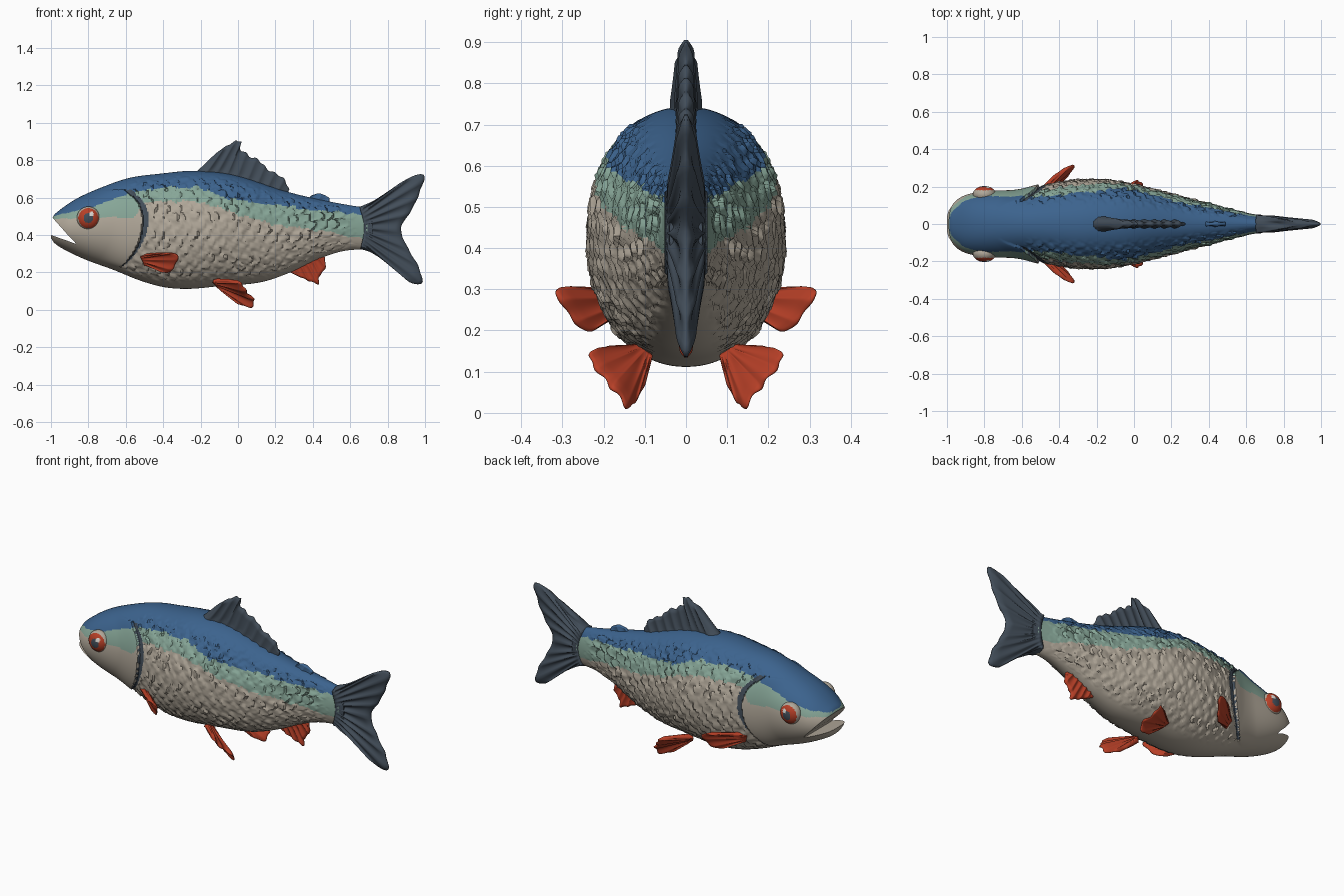
import bpy, bmesh, math
from mathutils import Vector, noise

if "Cube" in bpy.data.objects:
    bpy.data.objects.remove(bpy.data.objects["Cube"])

def material(name, rgb):
    m = bpy.data.materials.new(name)
    m.diffuse_color = (*rgb, 1)
    m.use_nodes = True
    m.node_tree.nodes["Principled BSDF"].inputs["Base Color"].default_value = m.diffuse_color
    return m

BLUE = material("back blue", (0.045, 0.125, 0.27))
TEAL = material("side teal", (0.24, 0.38, 0.31))
CREAM = material("belly cream", (0.44, 0.39, 0.32))
SLATE = material("fin slate", (0.055, 0.075, 0.10))
RED = material("fin red", (0.47, 0.05, 0.02))
WHITE = material("eye white", (0.72, 0.70, 0.66))


def curve(table, x):
    """Smooth value from a list of (x, value)."""
    if x <= table[0][0]:
        return table[0][1]
    if x >= table[-1][0]:
        return table[-1][1]
    def slope(i):
        a, b = table[max(i - 1, 0)], table[min(i + 1, len(table) - 1)]
        return (b[1] - a[1]) / (b[0] - a[0])
    i = max(k for k in range(len(table) - 1) if table[k][0] <= x)
    (x0, y0), (x1, y1) = table[i], table[i + 1]
    w = x1 - x0
    t = (x - x0) / w
    return ((2*t**3 - 3*t*t + 1) * y0 + (t**3 - 2*t*t + t) * w * slope(i)
            + (3*t*t - 2*t**3) * y1 + (t**3 - t*t) * w * slope(i + 1))


def step(a, b, x):
    t = min(1, max(0, (x - a) / (b - a)))
    return t * t * (3 - 2 * t)


def make_object(name, bm, mats):
    bmesh.ops.recalc_face_normals(bm, faces=bm.faces)
    for f in bm.faces:
        f.smooth = True
    me = bpy.data.meshes.new(name)
    bm.to_mesh(me)
    bm.free()
    for m in mats:
        me.materials.append(m)
    ob = bpy.data.objects.new(name, me)
    bpy.context.collection.objects.link(ob)
    return ob


# Body profiles: back line, belly line, half width
TOP = [(-1, .455), (-.99, .495), (-.97, .52), (-.87, .59), (-.74, .65), (-.58, .705), (-.42, .727),
       (-.23, .743), (-.02, .72), (.25, .635), (.41, .595), (.62, .555), (.72, .545)]
BOT = [(-1, .385), (-.985, .36), (-.94, .328), (-.82, .27), (-.67, .215), (-.52, .155), (-.39, .12),
       (-.26, .112), (-.1, .126), (.12, .147), (.28, .2), (.44, .275), (.57, .315), (.72, .325)]
WID = [(-1, .05), (-.99, .085), (-.96, .12), (-.9, .155), (-.8, .175), (-.6, .185), (-.5, .205), (-.3, .236),
       (-.12, .233), (0, .212), (.2, .16), (.4, .108), (.6, .06), (.72, .04)]
# Gill edge and colour borders
GILL = [(.22, -.64), (.27, -.585), (.35, -.535), (.45, -.512), (.52, -.515), (.58, -.54), (.64, -.605)]
BLUE_LOW = [(-1, .50), (-.9, .52), (-.75, .56), (-.6, .615), (-.5, .64), (-.2, .65), (-.05, .595),
            (.33, .545), (.7, .505)]
TEAL_LOW = [(-1, .485), (-.7, .495), (-.55, .50), (-.51, .57), (-.2, .57), (.12, .475), (.33, .44), (.7, .375)]


def scale_height(x, arc):
    """Overlapping rough scales, free edge toward the tail."""
    v = arc / .05
    row = math.floor(v)
    fv = v - row - .5
    u = x / .06 + .5 * (row % 2) + 1.1 * fv * fv + .35 * noise.noise((x * 14, arc * 14, 3))
    cell = math.floor(u)
    amp = .5 + .8 * abs(noise.cell((cell + .5, row + .5, 1.5)))
    return .011 * amp * ((u - cell) - .4) + .005 * noise.noise((x * 28, arc * 28, 0))


def body():
    bm = bmesh.new()
    NX, NA = 260, 176
    rings = []
    for i in range(NX + 1):
        x = -1 + 1.72 * (i / NX) ** 1.08
        t, b, w = curve(TOP, x), curve(BOT, x), curve(WID, x)
        ring = []
        for j in range(NA):
            a = 2 * math.pi * j / NA
            c, s = math.cos(a), math.sin(a)
            cy = math.copysign(abs(c) ** .94, c)
            sz = math.copysign(abs(s) ** .97, s)
            y, z = w * cy, (t + b) / 2 + (t - b) / 2 * sz
            g = x - curve(GILL, z)
            side = step(.3, .65, abs(c))
            d = side * step(.01, .05, g) * step(.66, .5, x) * scale_height(x, math.asin(s) * (t - b) / 2 * 1.1)
            if .23 < z < .64:                       # raised gill cover and groove
                d += side * (.009 * step(-.16, -.01, g) if g < 0 else -.006 * step(.04, .02, g))
            ring.append(bm.verts.new((x, y + d * c, z + d * s)))
        rings.append(ring)
    for r0, r1 in zip(rings, rings[1:]):
        for j in range(NA):
            k = (j + 1) % NA
            bm.faces.new((r0[j], r0[k], r1[k], r1[j]))
    bm.faces.new(rings[0])
    bm.faces.new(rings[-1])
    return make_object("body", bm, [CREAM, TEAL, BLUE, SLATE])


fish = body()

# Open mouth: a wedge cut through the snout
bm = bmesh.new()
wedge = [(-1.05, .558), (-.91, .40), (-.872, .362), (-.868, .352), (-.91, .368), (-1.05, .417)]
base = bm.faces.new([bm.verts.new((x, -.3, z)) for x, z in wedge])
new = bmesh.ops.extrude_face_region(bm, geom=[base])["geom"]
bmesh.ops.translate(bm, vec=(0, .6, 0), verts=[v for v in new if isinstance(v, bmesh.types.BMVert)])
cutter = make_object("mouth_cutter", bm, [CREAM])
cutter.hide_render = True
mod = fish.modifiers.new("mouth", 'BOOLEAN')
mod.object, mod.operation, mod.solver = cutter, 'DIFFERENCE', 'EXACT'
bpy.context.view_layer.objects.active = fish
bpy.ops.object.modifier_apply(modifier=mod.name)
bpy.data.objects.remove(cutter)

# Body colours by height, gill edge by distance
for p in fish.data.polygons:
    x, y, z = p.center
    n = noise.noise((x * 25, z * 25, 2)) * (.018 if x > -.5 else .005)
    g = x - curve(GILL, z)
    inside = x < -.87 and abs(p.normal.y) < .05 and p.normal.x < 0 and p.area > .001
    if (.235 < z < .64 and 0 < g < .012 + .022 * step(.25, .5, z) and abs(y) > .06) or x > .69:
        p.material_index = 3
    elif inside:
        p.material_index = 0
    elif z > curve(BLUE_LOW, x) + n:
        p.material_index = 2
    elif z > curve(TEAL_LOW, x) + n:
        p.material_index = 1
    else:
        p.material_index = 0
    p.use_smooth = p.area < .001
bpy.ops.object.select_all(action='DESELECT')
fish.select_set(True)
bpy.ops.object.shade_smooth_by_angle(angle=math.radians(50))


def resample(points, n):
    """n + 1 evenly spaced points on a rounded path."""
    P = [Vector(p) for p in points]
    P = [2 * P[0] - P[1]] + P + [2 * P[-1] - P[-2]]
    path = []
    for a, b, c, d in zip(P, P[1:], P[2:], P[3:]):
        for k in range(12):
            t = k / 12
            path.append(.5 * (2*b + (c - a)*t + (2*a - 5*b + 4*c - d)*t*t + (3*b - a - 3*c + d)*t**3))
    path.append(P[-2])
    dist = [0]
    for a, b in zip(path, path[1:]):
        dist.append(dist[-1] + (b - a).length)
    out, k = [], 0
    for i in range(n + 1):
        s = dist[-1] * i / n
        while k < len(path) - 2 and dist[k + 1] < s:
            k += 1
        out.append(path[k].lerp(path[k + 1], min(1, (s - dist[k]) / (dist[k + 1] - dist[k]))))
    return out


def fin(name, root, margin, thick0, thick1, mat, rays=8, jag=.04, lead=0):
    """Fin lofted from root line to outer margin, with raised rays."""
    NS, NT = 72, 20
    R, M = resample(root, NS), resample(margin, NS)
    nrm = (R[-1] - R[0]).cross(M[NS // 2] - R[NS // 2]).normalized()
    bm = bmesh.new()
    grids = []
    for sgn in (1, -1):
        grid = []
        for i in range(NS + 1):
            s = i / NS
            ray = math.sin(math.pi * rays * s)
            reach = 1 - jag * ray * ray * step(0, .3, s)
            row = []
            for j in range(NT + 1):
                t = j / NT
                h = thick0 + (thick1 - thick0) * t ** .6
                h *= 1 + lead * (1 - step(.05, .3, s)) + .25 * (1 - 2 * abs(ray)) * step(0, .3, t)
                h *= max(.1, min(1, s / .06, (1 - s) / .06)) ** .5 * max(.08, min(1, (1 - t) / .12)) ** .5
                row.append(bm.verts.new(R[i].lerp(M[i], t * reach) + nrm * h * sgn))
            grid.append(row)
        grids.append(grid)
        for i in range(NS):
            for j in range(NT):
                bm.faces.new((grid[i][j], grid[i + 1][j], grid[i + 1][j + 1], grid[i][j + 1]))
    def border(g):
        return ([r[0] for r in g] + g[-1][1:] + [r[-1] for r in g[-2::-1]] + g[0][-2:0:-1])
    A, B = border(grids[0]), border(grids[1])
    for k in range(len(A)):
        bm.faces.new((A[k - 1], A[k], B[k], B[k - 1]))
    return make_object(name, bm, [mat])


def flat(pts):
    return [(x, 0, z) for x, z in pts]


# Fins on the middle plane
fin("dorsal_fin", flat([(-.235, .725), (0, .69), (.255, .60)]),
    flat([(-.12, .835), (-.05, .885), (.02, .915), (.015, .87), (.06, .83), (.12, .80), (.16, .755),
          (.24, .71), (.275, .645)]), .026, .013, SLATE, 9, .08, .8)
fin("tail_fin", flat([(.65, .55), (.675, .44), (.655, .325)]),
    flat([(.77, .60), (.87, .68), (.975, .728), (.998, .70), (.945, .56), (.895, .48), (.872, .425), (.91, .33),
          (.972, .22), (.985, .14), (.92, .145), (.835, .225), (.76, .295)]), .052, .016, SLATE, 12, .02)
fin("anal_fin", flat([(.27, .225), (.36, .26), (.455, .30)]),
    flat([(.28, .20), (.35, .165), (.43, .135), (.435, .175), (.468, .22), (.465, .28)]), .022, .012, RED, 6, .06)
fin("adipose_fin", flat([(.37, .59), (.48, .565)]),
    flat([(.39, .61), (.435, .622), (.485, .60), (.49, .58)]), .016, .01, BLUE, 2, 0)

# Paired fins and eyes
for side, sy in (("right", -1), ("left", 1)):
    def pair(pts):
        return [(x, y * sy, z) for x, y, z in pts]
    fin("pectoral_fin_" + side, pair([(-.515, .165, .295), (-.49, .145, .24)]),
        pair([(-.42, .265, .305), (-.33, .318, .30), (-.32, .305, .27), (-.345, .27, .22), (-.375, .235, .197),
              (-.45, .185, .225)]), .016, .01, RED, 5, .03)
    fin("pelvic_fin_" + side, pair([(-.13, .12, .16), (-.10, .085, .125)]),
        pair([(-.05, .19, .16), (.02, .238, .143), (.035, .23, .12), (.06, .20, .08), (.095, .17, .045),
              (.075, .145, .012), (.03, .125, .022), (-.04, .10, .065)]), .016, .01, RED, 6, .06)
    bm = bmesh.new()
    bmesh.ops.create_uvsphere(bm, u_segments=64, v_segments=48, radius=1)
    for f in bm.faces:                             # iris, pupil and glint
        c = f.calc_center_median()
        r = math.hypot(c.x, c.z)
        f.material_index = 1 if r < .86 else 0
        if r < .42:
            f.material_index = 2
        if math.hypot(c.x - .28, c.z - .36) < .2:
            f.material_index = 3
    for v in bm.verts:
        v.co = Vector((v.co.x * .062 - .80, v.co.y * .045 + .158 * sy, v.co.z * .062 + .49))
    make_object("eye_" + side, bm, [CREAM, RED, SLATE, WHITE])
